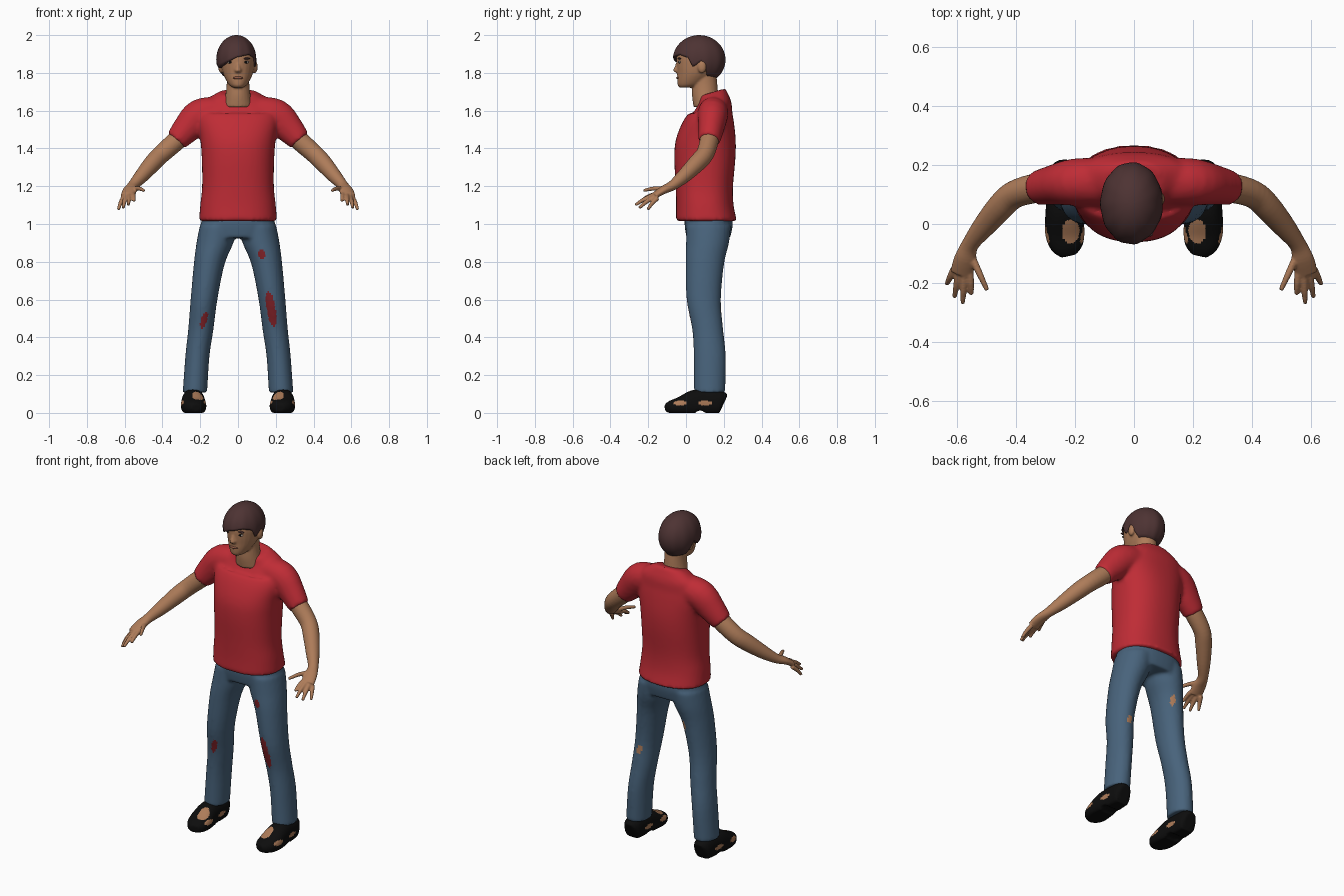
import bpy, bmesh, math
from mathutils import Vector, Quaternion

old = bpy.data.objects.get("Cube")
if old:
    bpy.data.objects.remove(old, do_unlink=True)


def material(name, r, g, b):
    mat = bpy.data.materials.new(name)
    mat.use_nodes = True
    mat.diffuse_color = (r, g, b, 1)
    mat.node_tree.nodes["Principled BSDF"].inputs["Base Color"].default_value = (r, g, b, 1)
    return mat


RED = material("red cotton", .52, .025, .036)
DENIM = material("blue denim", .065, .125, .2)
SKIN = material("tan skin", .42, .2, .1)
HAIR = material("dark brown hair", .075, .033, .033)
BLACK = material("black leather", .004, .004, .004)
BLOOD = material("dark red stain", .21, .015, .02)
LIP = material("brown lip", .27, .1, .06)
WHITE = material("eye white", .5, .42, .36)


def smooth_path(points, steps=4):
    """Catmull-Rom interpolation of ring rows."""
    rows = [Vector(p) for p in points]
    out = []
    for i in range(len(rows) - 1):
        p0, p1, p2 = rows[max(i - 1, 0)], rows[i], rows[i + 1]
        p3 = rows[min(i + 2, len(rows) - 1)]
        for s in range(steps):
            t = s / steps
            out.append(.5 * (2 * p1 + (p2 - p0) * t + (2 * p0 - 5 * p1 + 4 * p2 - p3) * t * t
                             + (3 * p1 - p0 - 3 * p2 + p3) * t ** 3))
    return out + [rows[-1]]


def loft(bm, points, side=1, follow=False, power=2.0, n=24):
    """Closed tube through rows of x, y, z, half width, half depth."""
    rows = smooth_path(points)
    centres = [Vector((r[0] * side, r[1], r[2])) for r in rows]
    rings = []
    for i, row in enumerate(rows):
        turn = Quaternion()
        if follow:
            tangent = centres[min(i + 1, len(rows) - 1)] - centres[max(i - 1, 0)]
            turn = tangent.to_track_quat('Z', 'Y')
        ring = []
        for k in range(n):
            a = math.tau * k / n
            c, s = math.cos(a), math.sin(a)
            local = Vector((math.copysign(abs(c) ** (2 / power), c) * row[3],
                            math.copysign(abs(s) ** (2 / power), s) * row[4], 0))
            ring.append(bm.verts.new(centres[i] + turn @ local))
        rings.append(ring)
    for r0, r1 in zip(rings, rings[1:]):
        for k in range(n):
            bm.faces.new((r0[k], r0[(k + 1) % n], r1[(k + 1) % n], r1[k]))
    bm.faces.new(rings[0])
    bm.faces.new(rings[-1])


def ball(bm, centre, size):
    new = bmesh.ops.create_uvsphere(bm, u_segments=24, v_segments=14, radius=1)["verts"]
    for v in new:
        v.co = Vector(centre) + Vector(a * b for a, b in zip(v.co, size))


def finish(bm, name, mats, voxel=0, relax=4, paint=None):
    """Make an object, optionally fusing its shells, and colour faces by rule."""
    bmesh.ops.recalc_face_normals(bm, faces=bm.faces)
    mesh = bpy.data.meshes.new(name)
    bm.to_mesh(mesh)
    bm.free()
    obj = bpy.data.objects.new(name, mesh)
    bpy.context.collection.objects.link(obj)
    if voxel:
        remesh = obj.modifiers.new("fuse", 'REMESH')
        remesh.mode = 'VOXEL'
        remesh.voxel_size = voxel
        soft = obj.modifiers.new("relax", 'SMOOTH')
        soft.iterations = relax
        graph = bpy.context.evaluated_depsgraph_get()
        mesh = bpy.data.meshes.new_from_object(obj.evaluated_get(graph))
        obj.modifiers.clear()
        obj.data = mesh
        mesh.name = name
    mesh.materials.clear()
    for m in mats:
        mesh.materials.append(m)
    for p in mesh.polygons:
        p.use_smooth = True
        p.material_index = paint(p.center, p.normal) if paint else 0
    return obj


def inside(c, x, z, w, h, slant=0):
    dz = (c.z - z) / h
    return ((c.x - x - slant * dz) / w) ** 2 + dz ** 2 < 1


# Shirt: torso with sloping collar, and two short sleeves
bm = bmesh.new()
loft(bm, [(0, .108, 1.015, .207, .162), (0, .1, 1.1, .2, .152), (0, .097, 1.2, .19, .152),
          (0, .1, 1.35, .192, .162), (0, .105, 1.45, .2, .158), (0, .12, 1.55, .215, .132),
          (0, .14, 1.62, .2, .098), (0, .145, 1.66, .155, .078), (0, .138, 1.695, .095, .07)],
     power=2.3, n=40)
for v in bm.verts:
    if v.co.z > 1.6:
        v.co.z += (v.co.y - .13) * .3
for side in (-1, 1):
    loft(bm, [(.1, .145, 1.6, .08, .075), (.2, .142, 1.575, .08, .088), (.27, .133, 1.505, .068, .078),
              (.328, .122, 1.44, .058, .06)], side, follow=True)
finish(bm, "shirt", [RED], .011, 7)


# Jeans: hips and legs, with stains in front and worn holes behind
def denim_paint(c, normal):
    if normal.y < 0:
        return int(inside(c, .175, .55, .024, .095, -.014) or inside(c, .125, .84, .018, .025)
                   or inside(c, -.18, .49, .016, .05, .012))
    return 2 * int(inside(c, .185, .55, .016, .03, -.006) or inside(c, -.12, .78, .012, .032))


bm = bmesh.new()
loft(bm, [(0, .12, 1.05, .185, .125), (0, .12, .99, .198, .127), (0, .118, .925, .2, .115)],
     power=2.3, n=40)
for side in (-1, 1):
    loft(bm, [(.105, .12, .99, .098, .118), (.122, .114, .9, .098, .114), (.152, .1, .79, .082, .102),
              (.18, .094, .6, .071, .091), (.197, .115, .44, .067, .082),
              (.215, .126, .3, .064, .085), (.228, .125, .108, .065, .083)], side)
finish(bm, "jeans", [DENIM, BLOOD, SKIN], .01, 5, denim_paint)

# Head, neck, nose and ears
bm = bmesh.new()
loft(bm, [(0, .115, 1.62, .08, .075), (0, .102, 1.68, .067, .07), (0, .1, 1.74, .06, .066),
          (0, .1, 1.8, .06, .06)])
loft(bm, [(0, .0, 1.722, .026, .034), (0, .018, 1.735, .046, .062), (0, .037, 1.765, .065, .084),
          (0, .055, 1.8, .08, .102), (0, .065, 1.84, .088, .115), (0, .07, 1.89, .091, .119),
          (0, .07, 1.94, .078, .098), (0, .07, 1.97, .04, .05)])
loft(bm, [(0, -.034, 1.868, .008, .012), (0, -.048, 1.83, .012, .014), (0, -.052, 1.812, .018, .015),
          (0, -.045, 1.802, .013, .011)])
for side in (-1, 1):
    ball(bm, (.09 * side, .085, 1.832), (.014, .023, .034))
finish(bm, "head", [SKIN], .006, 3)

# Face details
bm = bmesh.new()
ball(bm, (0, -.04, 1.774), (.027, .012, .008))
finish(bm, "lips", [LIP])
for side, label in ((-1, "right"), (1, "left")):
    bm = bmesh.new()
    ball(bm, (.04 * side, -.034, 1.857), (.018, .008, .007))
    finish(bm, label + "_eye", [WHITE, BLACK], paint=lambda c, n: int(abs(abs(c.x) - .04) < .009))
    bm = bmesh.new()
    ball(bm, (.042 * side, -.035, 1.876), (.023, .009, .005))
    finish(bm, label + "_eyebrow", [HAIR])

# Hair: a cap whose lower edge sweeps across the forehead and around the ears
EDGE = [(-180, 1.77), (-115, 1.785), (-95, 1.865), (-75, 1.825), (-42, 1.845), (0, 1.882),
        (40, 1.897), (65, 1.88), (76, 1.83), (95, 1.865), (115, 1.785), (180, 1.77)]


def hair_edge(angle):
    for (a0, z0), (a1, z1) in zip(EDGE, EDGE[1:]):
        if angle <= a1:
            return z0 + (z1 - z0) * (angle - a0) / (a1 - a0)


bm = bmesh.new()
centre, columns, rows = Vector((-.008, .07, 1.87)), 72, 16
top = bm.verts.new(centre + Vector((0, 0, .13)))
grid = []
for k in range(columns):
    a = math.radians(-180 + 360 * k / columns)
    low = math.asin((hair_edge(math.degrees(a)) - centre.z) / .13)
    column = []
    for j in range(1, rows + 2):
        t = min(j / rows, 1)
        el = math.pi / 2 + (low - math.pi / 2) * t
        r = math.cos(el) * (1 + .012 * t * math.sin(11 * a)) * (.82 if j > rows else 1)
        column.append(bm.verts.new(centre + Vector((.106 * r * math.sin(a), -.139 * r * math.cos(a),
                                                    .13 * math.sin(el)))))
    grid.append(column)
for k in range(columns):
    here, after = grid[k], grid[(k + 1) % columns]
    bm.faces.new((top, here[0], after[0]))
    for j in range(rows):
        bm.faces.new((here[j], here[j + 1], after[j + 1], after[j]))
finish(bm, "hair", [HAIR])


# Shoes with worn patches
def shoe_paint(c, normal):
    x = abs(c.x)
    worn_top = normal.z > .3 and ((x - .215) / .03) ** 2 + ((c.y + .025) / .04) ** 2 < 1
    worn_side = abs(normal.x) > .5 and any(
        ((c.y - y) / .035) ** 2 + ((c.z - .052) / .013) ** 2 < 1 for y in (-.03, .1))
    return int(worn_top or worn_side)


for side, label in ((-1, "right"), (1, "left")):
    bm = bmesh.new()
    loft(bm, [(.235, .2, .05, .032, .045), (.235, .18, .055, .052, .065), (.236, .1, .055, .058, .072),
              (.237, .04, .05, .063, .07), (.234, -.03, .035, .067, .05),
              (.226, -.08, .03, .054, .036), (.22, -.108, .028, .026, .02)],
         side, follow=True, power=2.4)
    # Flat sole with a raised arch ahead of the heel
    for v in bm.verts:
        v.co.z = max(v.co.z, .012 if .05 < v.co.y < .1 else 0)
    finish(bm, label + "_shoe", [BLACK, SKIN], .007, 2, shoe_paint)

    # Arm and hand with five fingers
    bm = bmesh.new()
    loft(bm, [(.26, .13, 1.5, .05, .05), (.33, .122, 1.437, .05, .052), (.405, .1, 1.37, .047, .049),
              (.452, .058, 1.322, .046, .047), (.51, -.01, 1.255, .038, .038),
              (.555, -.07, 1.205, .029, .027), (.572, -.12, 1.18, .038, .022),
              (.584, -.168, 1.15, .039, .017)], side, follow=True)
    for base, tip in (((.556, -.155, 1.16), (.55, -.238, 1.122)),
                      ((.575, -.165, 1.155), (.58, -.268, 1.1)),
                      ((.593, -.16, 1.147), (.608, -.248, 1.084)),
                      ((.608, -.15, 1.138), (.634, -.203, 1.076)),
                      ((.552, -.105, 1.187), (.497, -.225, 1.177))):
        mid = tuple(Vector(base).lerp(Vector(tip), .55) + Vector((0, 0, .006)))
        loft(bm, [base + (.013, .013), mid + (.0115, .0115), tip + (.008, .008)],
             side, follow=True, n=12)
    finish(bm, label + "_arm", [SKIN], .005, 3)
